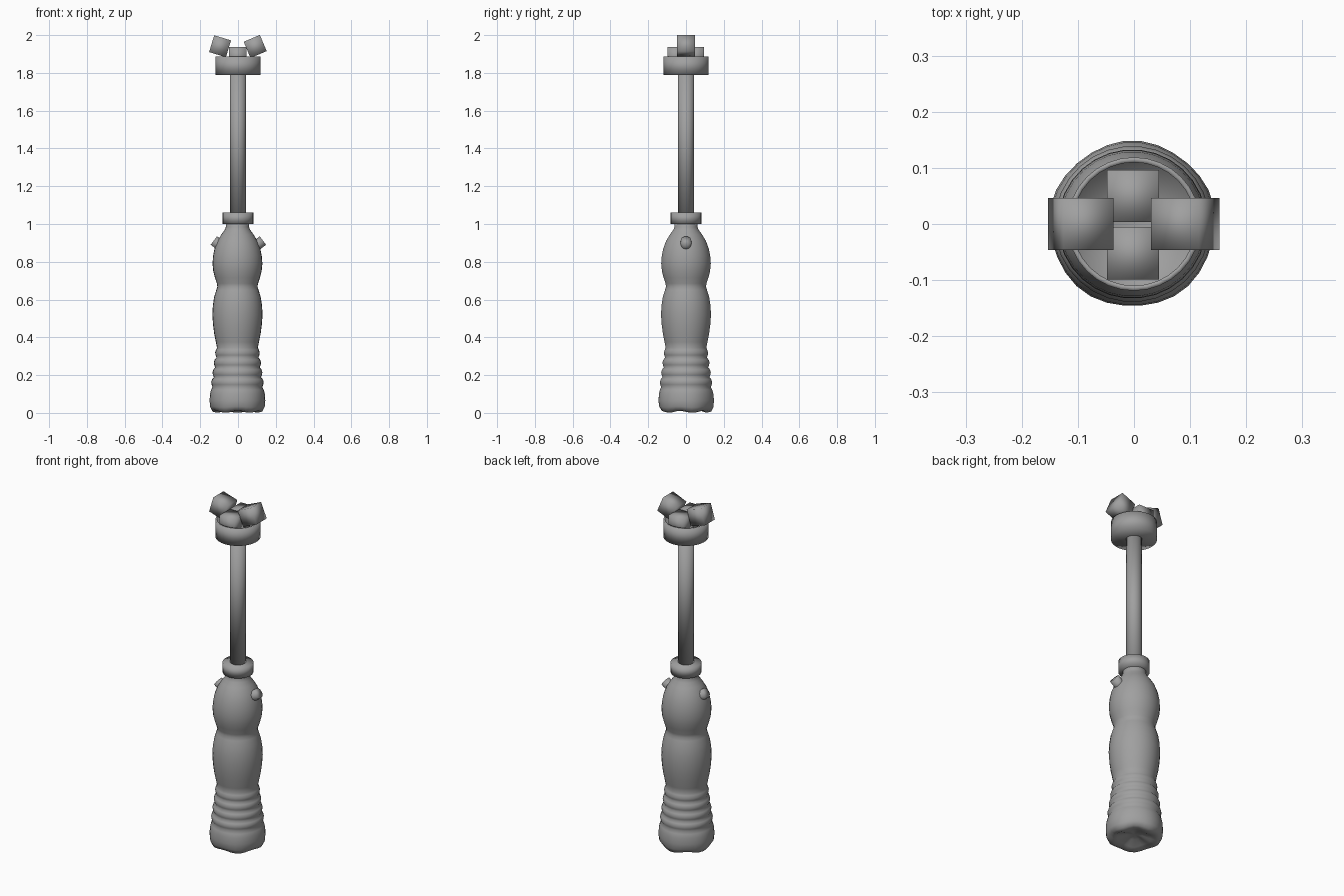
import bpy, bmesh
from math import sin, cos, pi, radians

if "Cube" in bpy.data.objects:
    bpy.data.objects.remove(bpy.data.objects["Cube"])

grey = bpy.data.materials.new("dark_grey")
grey.diffuse_color = (0.35, 0.35, 0.35, 1)
grey.use_nodes = True
grey.node_tree.nodes["Principled BSDF"].inputs["Base Color"].default_value = grey.diffuse_color


def finish(obj):
    """Fully smooth shading and the grey colour."""
    for p in obj.data.polygons:
        p.use_smooth = True
    obj.data.materials.append(grey)


def lathe(name, profile, sides, lobes=5, phase=0.0, cx=0.0):
    """Revolve (radius, z[, lobe radius dip, lobe z lift]) points around z."""
    bm = bmesh.new()
    rings = []
    for r, z, *lobe in profile:
        dip, lift = lobe if lobe else (0, 0)
        if r == 0:
            rings.append([bm.verts.new((cx, 0, z))])
            continue
        ring = []
        for i in range(sides):
            a = 2 * pi * i / sides
            w = (1 - cos(lobes * (a - phase))) / 2
            rr = r - dip * w
            ring.append(bm.verts.new((cx + rr * cos(a), rr * sin(a), z + lift * w)))
        rings.append(ring)
    for a, b in zip(rings, rings[1:]):
        for i in range(sides):
            j = (i + 1) % sides
            if len(a) == 1:
                bm.faces.new((a[0], b[j], b[i]))
            elif len(b) == 1:
                bm.faces.new((a[i], a[j], b[0]))
            else:
                bm.faces.new((a[i], a[j], b[j], b[i]))
    bmesh.ops.recalc_face_normals(bm, faces=bm.faces)
    me = bpy.data.meshes.new(name)
    bm.to_mesh(me)
    bm.free()
    obj = bpy.data.objects.new(name, me)
    bpy.context.collection.objects.link(obj)
    finish(obj)
    return obj


# Bottle-shaped grip: softly lobed foot, ribs, two bulges, neck
foot = [(0, 0.035), (0.04, 0.028, 0, 0.004), (0.085, 0.008, 0, 0.01),
        (0.11, 0.0, 0.003, 0.011), (0.134, 0.006, 0.004, 0.009),
        (0.146, 0.03, 0.003, 0.004), (0.149, 0.065, 0.003, 0),
        (0.146, 0.1, 0.002, 0), (0.14, 0.122, 0.001, 0)]
ribs = []
for k in range(4):
    z, r = 0.137 + 0.052 * k, 0.132 - 0.007 * k
    ribs += [(r, z), (r + 0.005, z + 0.013), (r + 0.007, z + 0.027), (r + 0.002, z + 0.041)]
bulges = [(0.108, 0.345), (0.114, 0.375), (0.123, 0.42), (0.129, 0.465), (0.133, 0.52),
          (0.13, 0.57), (0.123, 0.615), (0.112, 0.65), (0.106, 0.668), (0.109, 0.685),
          (0.119, 0.715), (0.128, 0.75), (0.132, 0.79), (0.129, 0.83), (0.121, 0.87),
          (0.106, 0.91), (0.085, 0.945), (0.068, 0.968), (0.061, 0.985), (0.06, 1.02), (0, 1.02)]
lathe("bottle_grip", foot + ribs + bulges, 30, phase=pi / 2, cx=-0.003)

# Neck cap, rod and open cup
lathe("neck_cap", [(0, 1.0), (0.081, 1.0), (0.081, 1.06), (0, 1.06)], 32)
lathe("rod", [(0, 1.05), (0.042, 1.05), (0.042, 1.8), (0, 1.8)], 32)
lathe("head_cup", [(0, 1.788), (0.119, 1.788), (0.119, 1.888), (0.11, 1.888),
                   (0.11, 1.83), (0, 1.83)], 32)

# Blocks heaped in the cup: location and tilt about y
blocks = [((-0.002, 0.05, 1.89), 0), ((-0.002, -0.052, 1.89), 0),
          ((-0.095, 0, 1.941), 17), ((0.091, 0, 1.94), -23)]
for n, (loc, tilt) in enumerate(blocks):
    bpy.ops.mesh.primitive_cube_add(size=0.093, location=loc, rotation=(0, radians(tilt), 0))
    bpy.context.object.name = f"block_{n + 1}"
    finish(bpy.context.object)

# Shoulder studs on both sides
for side, name in ((-1, "left_stud"), (1, "right_stud")):
    bpy.ops.mesh.primitive_cylinder_add(vertices=12, radius=0.028, depth=0.075,
                                        location=(side * 0.1 + 0.002, 0, 0.89),
                                        rotation=(0, side * radians(53), 0))
    bpy.context.object.name = name
    finish(bpy.context.object)
